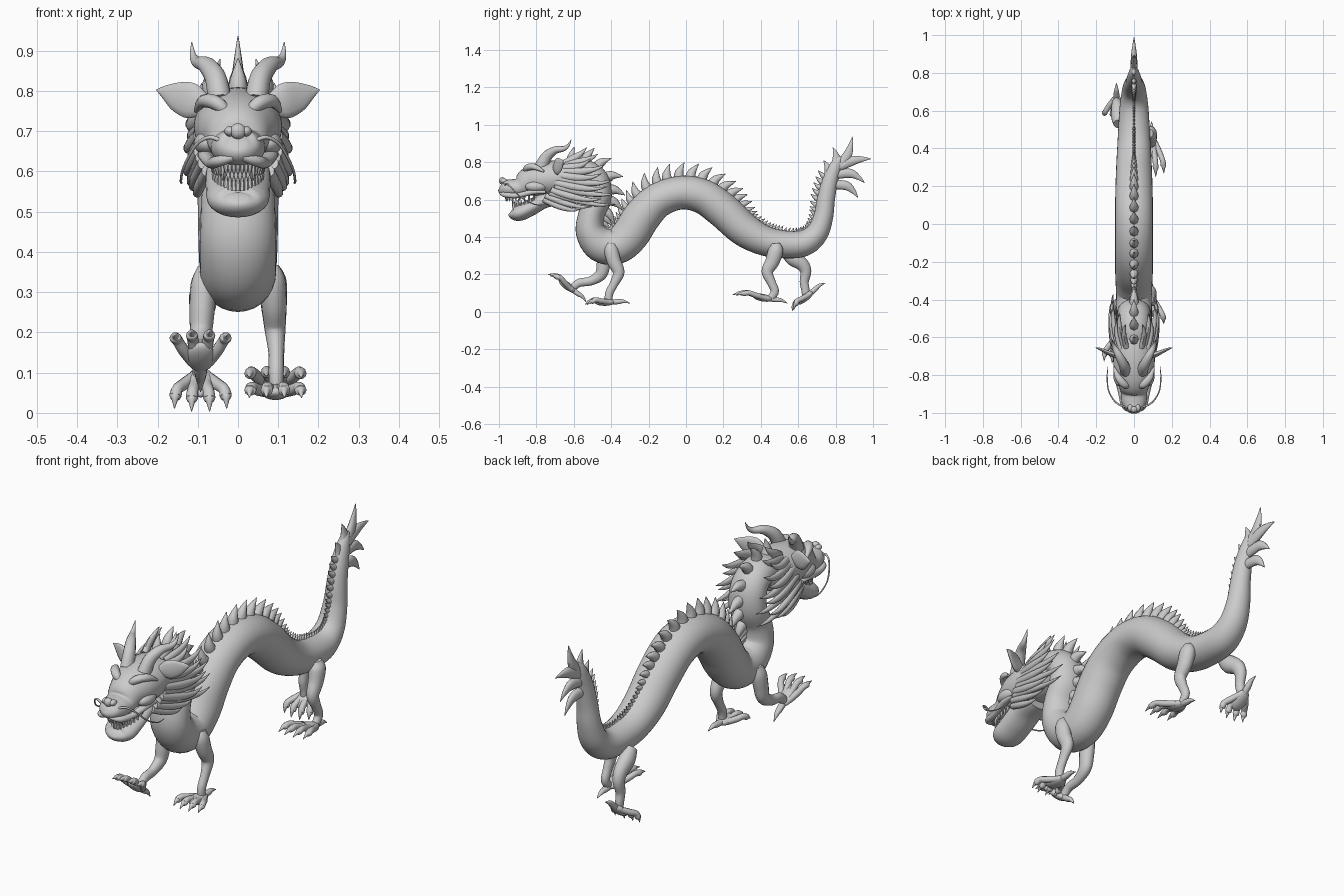
import bpy, bmesh, math
from mathutils import Vector, Matrix

def spline(pts, steps):
    """Catmull-Rom through tuples of any length."""
    out, n = [], len(pts)
    for i in range(n - 1):
        p0, p1, p2, p3 = (pts[max(0, min(n - 1, j))] for j in (i - 1, i, i + 1, i + 2))
        for s in range(steps):
            t = s / steps
            out.append([0.5 * (2*b + (c - a)*t + (2*a - 5*b + 4*c - d)*t*t + (3*b - a - 3*c + d)*t**3)
                        for a, b, c, d in zip(p0, p1, p2, p3)])
    return out + [list(pts[-1])]

def tube(bm, pts, side=(1, 0, 0), segs=14, steps=5):
    """Loft through (x, y, z, half width along side, half depth)."""
    pts = spline(pts, steps)
    P = [Vector(p[:3]) for p in pts]
    rings = []
    for i, p in enumerate(P):
        T = (P[min(i + 1, len(P) - 1)] - P[max(i - 1, 0)]).normalized()
        S = Vector(side)
        S = (S - T * S.dot(T)).normalized()
        N = S.cross(T)
        a, b = max(pts[i][3], .0006), max(pts[i][4], .0006)
        rings.append([bm.verts.new(p + S * a * math.cos(k * math.tau / segs) + N * b * math.sin(k * math.tau / segs))
                      for k in range(segs)])
    for r, q in zip(rings, rings[1:]):
        for k in range(segs):
            bm.faces.new((r[k], r[(k + 1) % segs], q[(k + 1) % segs], q[k]))
    bm.faces.new(rings[0][::-1])
    bm.faces.new(rings[-1])

def ball(bm, c, r, rot=Matrix()):
    m = Matrix.Translation(c) @ rot.to_4x4() @ Matrix.Diagonal((*r, 1))
    bmesh.ops.create_uvsphere(bm, u_segments=18, v_segments=12, radius=1, matrix=m)

def finish(bm, name, angle=50):
    bmesh.ops.recalc_face_normals(bm, faces=bm.faces)
    me = bpy.data.meshes.new(name)
    bm.to_mesh(me)
    bm.free()
    ob = bpy.data.objects.new(name, me)
    bpy.context.collection.objects.link(ob)
    bpy.ops.object.select_all(action='DESELECT')
    ob.select_set(True)
    bpy.context.view_layer.objects.active = ob
    bpy.ops.object.shade_smooth_by_angle(angle=math.radians(angle))

# serpentine body: y, z, half width, half depth
path = [(-.64, .72, .08, .07), (-.55, .745, .08, .07), (-.48, .70, .085, .07), (-.468, .61, .09, .07),
        (-.505, .52, .092, .07), (-.51, .43, .095, .08), (-.455, .36, .095, .095), (-.37, .35, .095, .095),
        (-.30, .41, .098, .1), (-.235, .51, .1, .1), (-.15, .595, .1, .093), (-.03, .637, .1, .09),
        (.09, .617, .1, .093), (.2, .54, .098, .095), (.31, .44, .094, .09), (.42, .38, .088, .08),
        (.53, .36, .082, .074), (.63, .367, .075, .07), (.7, .42, .065, .06), (.735, .51, .055, .052),
        (.748, .6, .046, .048), (.77, .7, .038, .042), (.805, .79, .025, .03), (.83, .83, .008, .01)]
body = [(0, *p) for p in path]
bm = bmesh.new()
tube(bm, body, segs=28)
finish(bm, "body")

# spine spikes, larger on the neck and on the arch
bm = bmesh.new()
fine = spline(body, 24)
dist, due = 0, .05
X = Vector((1, 0, 0))
for i in range(1, len(fine) - 40):
    p, q = Vector(fine[i - 1][:3]), Vector(fine[i][:3])
    dist += (q - p).length
    if dist < due:
        continue
    T = (q - p).normalized()
    N = X.cross(T)
    y, z = q.y, q.z
    h = .024 + .045 * max(0, min(1, (z - .44) / .13))
    if y > .5:
        h = .018 + .02 * max(0, min(1, (z - .4) / .2))
    base = q + N * (fine[i][4] - .012)
    w = h * .36 + .004
    tube(bm, [(*base, w * .85, w), (*(base + N * h * .5 + T * h * .1), w * .7, w * .75),
              (*(base + N * (h + .012) + T * h * .55), .001, .001)], segs=8, steps=3)
    due = dist + .012 + h * .45
finish(bm, "spine_spikes")

# tail tuft blades: root y, z -> tip y, z
bm = bmesh.new()
for y0, z0, y1, z1, bend in [(.80, .76, .89, .937, -.02), (.81, .77, .99, .818, .015), (.79, .73, .955, .69, .03),
                             (.775, .68, .92, .61, .03), (.785, .74, .785, .88, -.02), (.765, .69, .735, .81, -.015)]:
    d = Vector((0, y1 - y0, z1 - z0))
    n = X.cross(d).normalized() * bend
    tube(bm, [(0, y0, z0, .02, .024), (0, y0 + d.y*.45 + n.y, z0 + d.z*.45 + n.z, .016, .026),
              (0, y0 + d.y*.75 + n.y*.7, z0 + d.z*.75 + n.z*.7, .009, .015), (0, y1, z1, .001, .001)], segs=10)
finish(bm, "tail_tuft")

# skull with upper jaw
bm = bmesh.new()
tube(bm, [(0, -.992, .672, .022, .02), (0, -.978, .665, .05, .042), (0, -.94, .66, .066, .048),
          (0, -.89, .664, .07, .053), (0, -.845, .69, .084, .078), (0, -.79, .705, .103, .09),
          (0, -.71, .712, .11, .097), (0, -.62, .715, .098, .09), (0, -.54, .715, .065, .06)], segs=28)
ball(bm, (0, -.982, .7), (.02, .018, .02))
for s in (-1, 1):
    ball(bm, (s * .02, -.974, .7), (.014, .02, .013))
    # brow, cheek and upper lip ridge
    tube(bm, [(s*.018, -.855, .735, .01, .01), (s*.05, -.85, .768, .02, .018), (s*.085, -.81, .775, .018, .016),
              (s*.105, -.76, .75, .005, .005)], side=(0, 1, 0))
    ball(bm, (s * .075, -.8, .67), (.035, .06, .03))
    tube(bm, [(s*.01, -.985, .635, .01, .014), (s*.05, -.965, .625, .014, .016), (s*.068, -.9, .622, .014, .015),
              (s*.082, -.82, .64, .014, .018), (s*.088, -.75, .64, .008, .01)], side=(0, 0, 1))
finish(bm, "head")

# lower jaw
bm = bmesh.new()
tube(bm, [(0, -.68, .62, .07, .05), (0, -.76, .595, .08, .042), (0, -.83, .557, .08, .044),
          (0, -.89, .53, .076, .044), (0, -.925, .528, .056, .034), (0, -.938, .535, .025, .016)], segs=24)
finish(bm, "lower_jaw")

# teeth rows
bm = bmesh.new()
for k in range(-9, 10):
    t = math.radians(k * 9.5)
    x, c = math.sin(t), math.cos(t)
    long = .014 if abs(k) == 4 else 0
    for zr, zt, y0, ry in ((.625, .59 - long, -.8, .162), (.552 + .03*(1 - c), .592 + .02*(1 - c) + long, -.79, .135)):
        y = y0 - ry * c
        tube(bm, [(.062*x, y, zr, .007, .007), (.062*x, y, (zr + zt)/2, .006, .006), (.061*x, y, zt, .001, .001)],
             segs=6, steps=2)
finish(bm, "teeth")

# eyes
bm = bmesh.new()
for s in (-1, 1):
    ball(bm, (s * .057, -.832, .728), (.024, .022, .021))
finish(bm, "eyes")

# horns
bm = bmesh.new()
for s in (-1, 1):
    tube(bm, [(s*.045, -.775, .775, .03, .036), (s*.055, -.745, .83, .027, .03), (s*.078, -.7, .864, .022, .021),
              (s*.102, -.655, .872, .014, .014), (s*.112, -.63, .89, .008, .008), (s*.115, -.613, .922, .001, .001)])
finish(bm, "horns")

# ears
bm = bmesh.new()
for s in (-1, 1):
    tube(bm, [(s*.08, -.70, .765, .025, .014), (s*.115, -.69, .775, .044, .014), (s*.15, -.675, .786, .038, .01),
              (s*.18, -.662, .797, .019, .007), (s*.203, -.655, .803, .001, .001)], side=(0, 0, 1))
finish(bm, "ears")

# whiskers
bm = bmesh.new()
for s in (-1, 1):
    tube(bm, [(s*.035, -.97, .672, .006, .006), (s*.07, -.96, .685, .005, .005), (s*.105, -.935, .665, .004, .004),
              (s*.135, -.88, .61, .0035, .0035), (s*.142, -.81, .575, .003, .003), (s*.138, -.755, .572, .001, .001)],
         side=(0, 0, 1), segs=8)
finish(bm, "whiskers")

# mane locks: root x, y, z -> tip x, y, z, half height
bm = bmesh.new()
locks = [(.04, -.65, .79, .045, -.53, .875, .022), (.055, -.64, .78, .075, -.47, .84, .022),
         (.07, -.66, .77, .09, -.51, .815, .02), (.08, -.66, .75, .11, -.43, .785, .02),
         (.09, -.68, .73, .12, -.45, .735, .02), (.09, -.68, .71, .115, -.39, .70, .02),
         (.095, -.7, .69, .125, -.42, .665, .019), (.095, -.7, .67, .11, -.37, .63, .018),
         (.095, -.72, .65, .125, -.45, .60, .018), (.09, -.73, .635, .115, -.375, .57, .016),
         (.085, -.75, .62, .11, -.5, .56, .016), (.075, -.76, .6, .1, -.56, .545, .016)]
for s in (-1, 1):
    for k, (x0, y0, z0, x1, y1, z1, h) in enumerate(locks):
        a, b = Vector((x0, y0, z0)), Vector((x1, y1, z1))
        m, n = a.lerp(b, .4), a.lerp(b, .75)
        sag = -.014 if k > 1 else -.006
        tube(bm, [(s*a.x, a.y, a.z, h, .016), (s*(m.x + .01), m.y, m.z + sag, h, .014),
                  (s*(n.x + .008), n.y, n.z + sag, h*.6, .01), (s*b.x, b.y, b.z + .004, .001, .001)],
             side=(0, 0, 1), segs=10)
finish(bm, "mane")

def foot(bm, cx, y, z, fy, fz, reach):
    """Palm, four clawed toes and a heel claw; (fy, fz) points to the toes."""
    F = Vector((0, fy, fz)).normalized()
    U = F.cross(X)
    U = U if U.z > 0 else -U
    O = Vector((cx, y, z))
    def at(x, f, u, a, b):
        return (*(O + X * x + F * f * reach + U * u), a, b)
    rot = Matrix((X, F, U)).transposed()
    ball(bm, O + F * .02, (.036, .055, .02), rot)
    for dx in (-.058, -.02, .02, .058):
        e = .9 if abs(dx) > .03 else 1
        tube(bm, [at(dx*.35, 0, 0, .014, .014), at(dx*.75, .05*e, .006, .015, .015), at(dx, .085*e, .012, .014, .014),
                  at(dx*1.08, .108*e, .004, .015, .014), at(dx*1.1, .12*e, .002, .009, .009),
                  at(dx*1.12, .145*e, -.014, .001, .001)], segs=10)
    tube(bm, [at(0, 0, 0, .016, .015), at(0, -.05/reach, .002, .015, .014), at(0, -.08/reach, .004, .011, .01),
              at(0, -.115/reach, -.006, .001, .001)], segs=10)

# legs: side, (y, z, radius) joints, foot centre, toe direction, toe reach
legs = {
    "front_right_leg": (1, [(-.40, .365, .022), (-.40, .33, .037), (-.385, .27, .037), (-.36, .21, .031),
                            (-.385, .15, .023), (-.41, .10, .022), (-.415, .055, .02)], (-.415, .052, -1, 0), .87),
    "front_left_leg": (-1, [(-.42, .36, .022), (-.43, .32, .037), (-.44, .26, .037), (-.455, .2, .032),
                            (-.51, .165, .024), (-.57, .155, .022), (-.605, .13, .02)], (-.62, .127, -.79, .61), .95),
    "rear_right_leg": (1, [(.48, .365, .022), (.48, .33, .04), (.462, .27, .038), (.435, .215, .031),
                           (.455, .16, .024), (.475, .11, .022), (.455, .075, .02)], (.43, .072, -.98, .18), 1.25),
    "rear_left_leg": (-1, [(.53, .33, .03), (.57, .29, .042), (.62, .255, .036), (.64, .215, .03),
                           (.632, .16, .024), (.638, .12, .022), (.64, .09, .02)], (.652, .088, -.79, -.62), .82),
}
for name, (s, joints, (fy, fz, dy, dz), reach) in legs.items():
    bm = bmesh.new()
    tube(bm, [(s * (.083 + .003 * min(i, 4)), y, z, r * .85, r) for i, (y, z, r) in enumerate(joints)], segs=16)
    foot(bm, s * .093, fy, fz, dy, dz, reach)
    finish(bm, name)
